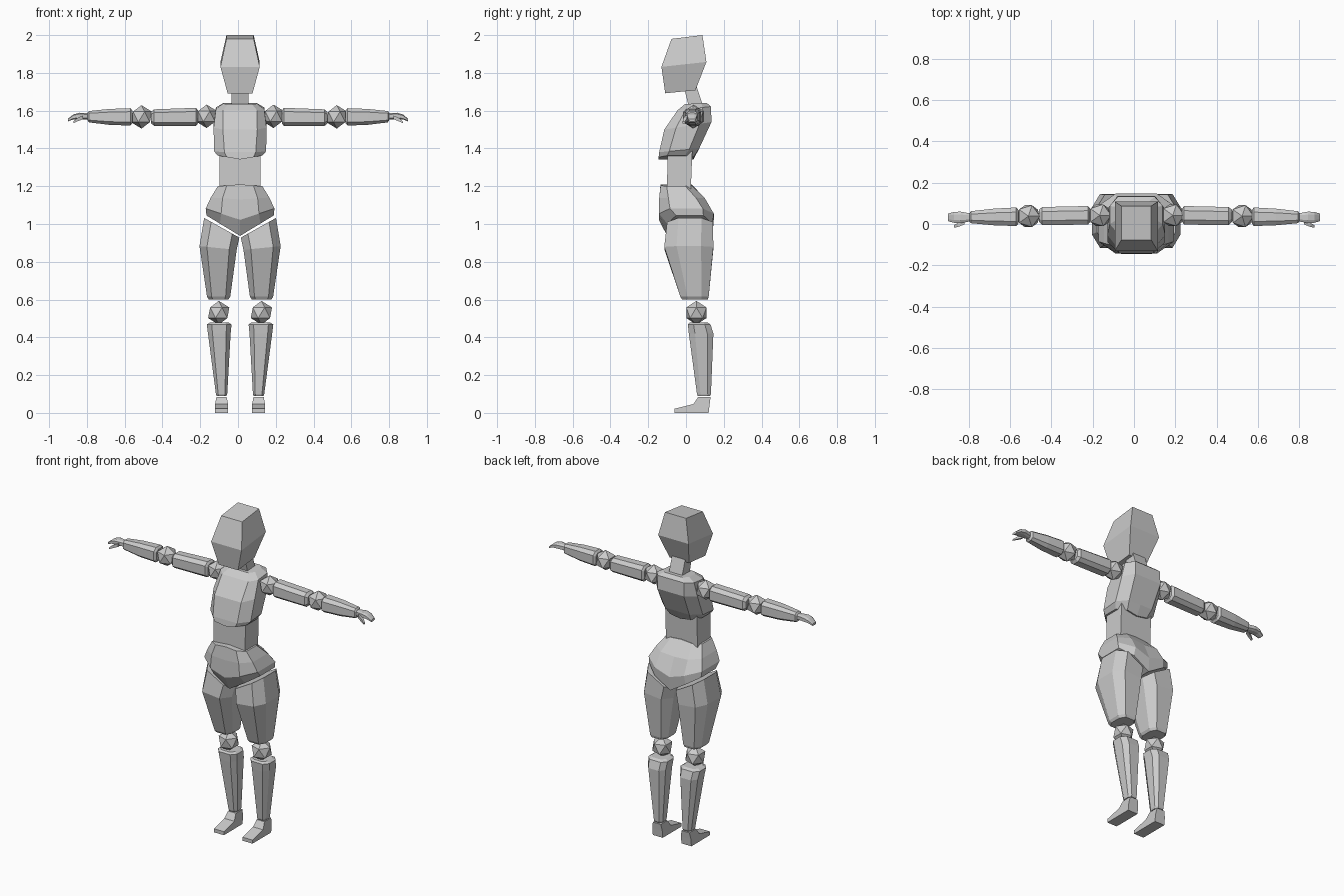
import bpy, bmesh
from mathutils import Vector

cube = bpy.data.objects.get("Cube")
if cube:
    bpy.data.objects.remove(cube, do_unlink=True)

CX = 0.011  # body centre line

mat = bpy.data.materials.new("light grey")
mat.use_nodes = True
GREY = (0.6, 0.6, 0.6, 1)
mat.diffuse_color = GREY
mat.node_tree.nodes["Principled BSDF"].inputs["Base Color"].default_value = GREY


def outline(k, c, mid):
    """Unit cross-section: front points left to right, then back right to left."""
    if k is None:
        front = [(-1, -1), (1, -1)]
    else:
        front = [(-1, -k), (-c, -1)] + ([(0, -1)] if mid else []) + [(c, -1), (1, -k)]
    return front + [(u, -v) for u, v in reversed(front)]


def ring(x0, x1, y0, y1, z, tilt_x=0, tilt_y=0, vee=0, k=0.5, c=0.6, mid=False):
    return [Vector(((x0 + x1) / 2 + u * (x1 - x0) / 2,
                    (y0 + y1) / 2 + v * (y1 - y0) / 2,
                    z + tilt_x * u + tilt_y * v + vee * (1 - abs(u))))
            for u, v in outline(k, c, mid)]


def finish(name, bm):
    bmesh.ops.recalc_face_normals(bm, faces=bm.faces)
    me = bpy.data.meshes.new(name)
    bm.to_mesh(me)
    bm.free()
    me.materials.append(mat)
    ob = bpy.data.objects.new(name, me)
    bpy.context.collection.objects.link(ob)
    return ob


def loft(name, rings, place=lambda p: (CX + p.x, p.y, p.z)):
    """Skin a stack of rings and close the ends with strips."""
    bm = bmesh.new()
    vs = [[bm.verts.new(place(p)) for p in r] for r in rings]
    n = len(vs[0])
    for a, b in zip(vs, vs[1:]):
        for i in range(n):
            j = (i + 1) % n
            bm.faces.new((a[i], a[j], b[j], b[i]))
    for r in (vs[0], vs[-1]):
        for i in range(n // 2 - 1):
            bm.faces.new((r[i], r[i + 1], r[n - 2 - i], r[n - 1 - i]))
    return finish(name, bm)


def ball(name, centre, radius):
    bm = bmesh.new()
    bmesh.ops.create_icosphere(bm, subdivisions=1, radius=radius)
    bmesh.ops.translate(bm, verts=bm.verts, vec=centre)
    return finish(name, bm)


def box_ring(hw, y0, y1, z, tilt_y=0):
    return ring(-hw, hw, y0, y1, z, tilt_y=tilt_y, k=None)


# Head, neck and waist
loft("head", [box_ring(.066, -.11, .05, 1.70, .008),
              box_ring(.104, -.13, .108, 1.845, .013),
              box_ring(.072, -.077, .087, 1.99, .01)])
loft("neck", [box_ring(.045, .02, .105, 1.59, -.01),
              box_ring(.045, -.02, .052, 1.75, -.01)])
loft("waist", [box_ring(.108, -.10, .025, 1.17), box_ring(.108, -.098, .035, 1.42)])


def body_ring(hw, y0, y1, z, **kw):
    return ring(-hw, hw, y0, y1, z, mid=True, **kw)


# Chest, leaning back towards the shoulders
loft("chest", [body_ring(.118, -.145, .04, 1.362, vee=-.02),
               body_ring(.138, -.142, .07, 1.39, tilt_y=.01),
               body_ring(.14, -.115, .135, 1.52, tilt_y=.02, c=.65),
               body_ring(.128, -.045, .132, 1.612, tilt_y=.01, c=.7),
               body_ring(.09, -.005, .11, 1.638, tilt_y=.003, c=.7)])

# Pelvis with a wedge-shaped underside
loft("pelvis", [body_ring(.178, -.10, .14, 1.045, vee=-.108, k=.6),
                body_ring(.182, -.143, .147, 1.082, vee=-.06, k=.6, c=.55),
                body_ring(.155, -.142, .10, 1.14, vee=-.01, k=.6),
                body_ring(.118, -.135, .03, 1.20, vee=.01, k=.6)])

for side, s in (("left", 1), ("right", -1)):
    def leg(p, s=s):
        return (CX + s * p.x, p.y, p.z)

    # Leg
    loft(side + "_thigh", [ring(.062, .165, -.02, .115, .60),
                           ring(.052, .175, -.03, .12, .615),
                           ring(.018, .215, -.115, .145, .873, tilt_x=.01),
                           ring(.004, .19, -.10, .142, .98, tilt_x=.052)], leg)
    ball(side + "_knee", (CX + s * .113, .055, .53), .063)
    loft(side + "_shin", [ring(.072, .125, .062, .128, .09),
                          ring(.068, .128, .058, .132, .10),
                          ring(.05, .17, .015, .145, .42),
                          ring(.045, .176, .01, .13, .468),
                          ring(.06, .16, .02, .115, .478)], leg)
    # Foot: side profile swept across its width
    profile = [(-.062, 0), (-.062, .022), (.04, .047), (.065, .085),
               (.13, .085), (.125, .045), (.12, 0)]
    bm = bmesh.new()
    inner, outer = [[bm.verts.new((CX + s * (.098 + w * (.034 if z < .06 else .027)), y, z))
                     for y, z in profile] for w in (-1, 1)]
    bm.faces.new(inner)
    bm.faces.new(outer)
    for i in range(len(profile)):
        j = (i + 1) % len(profile)
        bm.faces.new((inner[i], inner[j], outer[j], outer[i]))
    finish(side + "_foot", bm)

    # Arm: rings are stacked outward from the shoulder
    stretch = 1 if s > 0 else 1.03

    def reach(d, s=s, stretch=stretch):
        return CX + s * (.177 + d * stretch)

    def arm(p):
        return (reach(p.z), p.y, p.x)

    def limb(d, half, zc, y0, y1, **kw):
        return ring(zc - half, zc + half, y0, y1, d, **kw)

    ball(side + "_shoulder", (reach(0), .042, 1.57), .062)
    loft(side + "_upper_arm", [limb(.045, .035, 1.567, .01, .075),
                               limb(.055, .048, 1.567, -.003, .087),
                               limb(.27, .044, 1.563, -.005, .082),
                               limb(.285, .03, 1.563, .01, .07)], arm)
    ball(side + "_elbow", (reach(.335), .038, 1.567), .062)
    loft(side + "_forearm", [limb(.382, .034, 1.567, .002, .068),
                             limb(.392, .046, 1.567, -.01, .08),
                             limb(.50, .042, 1.567, -.006, .074),
                             limb(.605, .03, 1.568, .004, .062),
                             limb(.612, .02, 1.568, .012, .052)], arm)
    # Hand with curled fingers and a thumb
    loft(side + "_hand", [limb(.612, .017, 1.57, .012, .052),
                          limb(.655, .017, 1.572, .004, .06),
                          limb(.685, .013, 1.567, .006, .058),
                          limb(.713, .007, 1.55, .014, .05)], arm)
    loft(side + "_thumb", [limb(.635, .01, 1.565, -.002, .02, k=None),
                           limb(.665, .009, 1.552, -.014, .006, k=None),
                           limb(.685, .005, 1.538, -.018, -.006, k=None)], arm)
